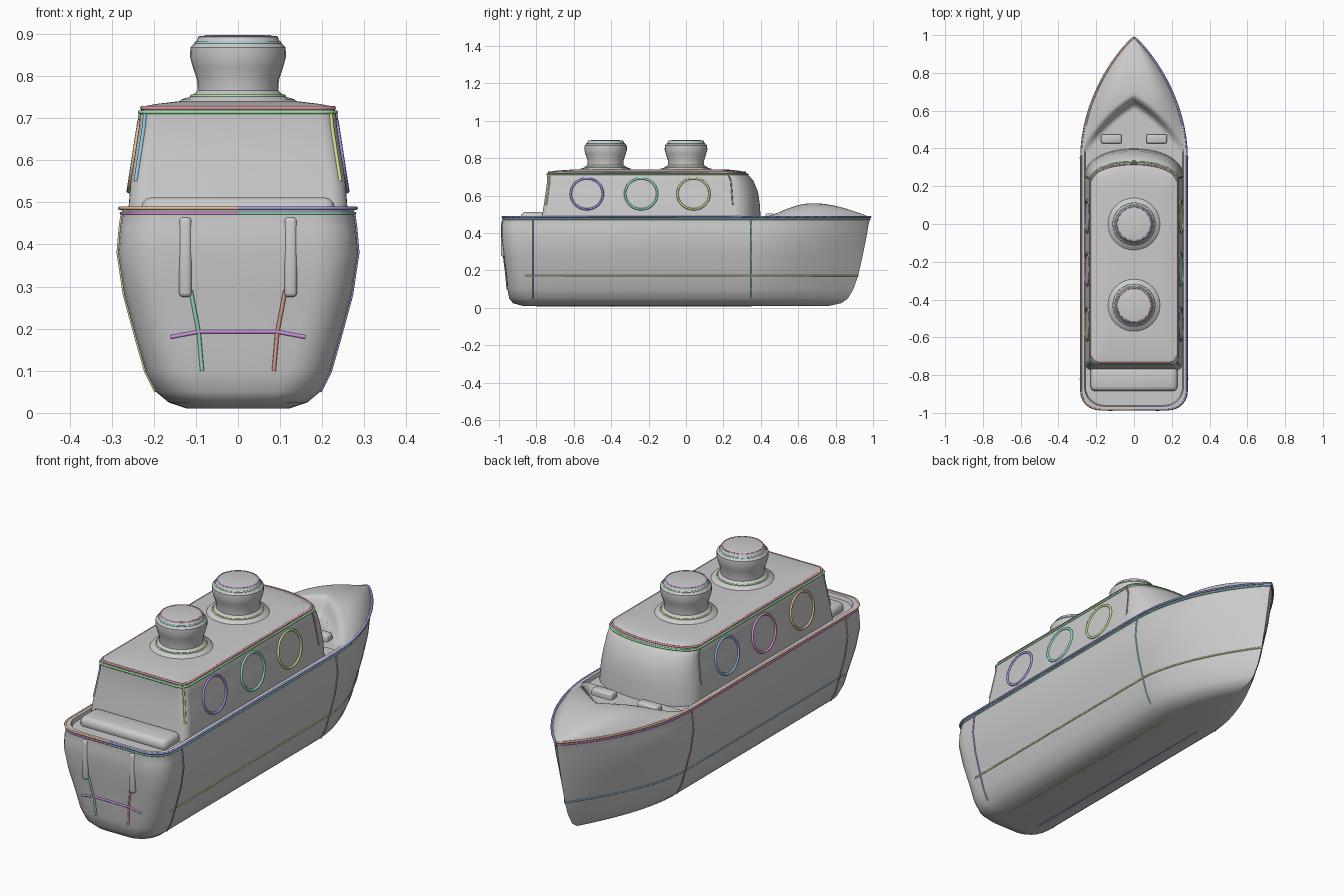
import bpy, bmesh, math, colorsys
from mathutils import Vector

if "Cube" in bpy.data.objects:
    bpy.data.objects.remove(bpy.data.objects["Cube"])

# ---------- helpers ----------
def finish(name, bm, angle=35):
    bmesh.ops.recalc_face_normals(bm, faces=bm.faces)
    me = bpy.data.meshes.new(name)
    bm.to_mesh(me)
    bm.free()
    ob = bpy.data.objects.new(name, me)
    bpy.context.collection.objects.link(ob)
    bpy.ops.object.select_all(action='DESELECT')
    ob.select_set(True)
    bpy.context.view_layer.objects.active = ob
    bpy.ops.object.shade_smooth_by_angle(angle=math.radians(angle))
    return ob

def loft(name, rings, angle=35):
    bm = bmesh.new()
    vs = [[bm.verts.new(p) for p in r] for r in rings]
    n = len(vs[0])
    for a, b in zip(vs, vs[1:]):
        for i in range(n):
            j = (i + 1) % n
            bm.faces.new((a[i], a[j], b[j], b[i]))
    bm.faces.new(vs[0])
    bm.faces.new(vs[-1])
    return finish(name, bm, angle)

ARC = (2.2, 0.5)       # rounded cabin front

def bow(z):
    """Bow plan: fine below, flaring fuller at the rim."""
    k = max(0, min(1, (z - 0.15) / 0.32))
    return (1.65 + 0.3 * k, 1.0 - 0.12 * k)

def half_outline(z, w, back, shoulder, front, r, shape):
    """Right half of a boat-shaped plan, from stern centre to bow tip."""
    p, q = shape
    pts = [Vector((0, back, z))]
    for i in range(7):
        a = i / 6 * math.pi / 2
        pts.append(Vector((w - r + r * math.sin(a), back + r - r * math.cos(a), z)))
    for i in range(19):
        t = math.sin(i / 18 * math.pi / 2)
        pts.append(Vector((w * max(0, 1 - t ** p) ** q, shoulder + (front - shoulder) * t, z)))
    return pts

def mirror(pts):
    return [Vector((-p.x, p.y, p.z)) for p in pts]

def outline(*args):
    h = half_outline(*args)
    return h + mirror(h[1:-1])[::-1]

hue = [0.0]
def tube(name, pts, cyclic=False, r=0.005):
    cu = bpy.data.curves.new(name, 'CURVE')
    cu.dimensions = '3D'
    cu.bevel_depth = r
    cu.bevel_resolution = 1
    sp = cu.splines.new('POLY')
    sp.points.add(len(pts) - 1)
    for q, p in zip(sp.points, pts):
        q.co = (*p, 1)
    sp.use_cyclic_u = cyclic
    ob = bpy.data.objects.new(name, cu)
    bpy.context.collection.objects.link(ob)
    hue[0] = (hue[0] + 0.382) % 1
    m = bpy.data.materials.new(name)
    m.diffuse_color = (*colorsys.hsv_to_rgb(hue[0], 0.6, 0.75), 1)
    m.use_nodes = True
    m.node_tree.nodes["Principled BSDF"].inputs["Base Color"].default_value = m.diffuse_color
    cu.materials.append(m)

def tube_pair(name, pts, **k):
    tube(name + "_right", pts, **k)
    tube(name + "_left", mirror(pts), **k)

def circle(r, y, z, n=32):
    return [Vector((r * math.cos(2 * math.pi * i / n),
                    y + r * math.sin(2 * math.pi * i / n), z)) for i in range(n)]

def box(name, loc, size, bevel):
    bm = bmesh.new()
    bmesh.ops.create_cube(bm, size=1)
    for v in bm.verts:
        v.co = Vector([c * s + l for c, s, l in zip(v.co, size, loc)])
    bmesh.ops.bevel(bm, geom=bm.edges[:], offset=bevel, segments=3, profile=0.5, affect='EDGES')
    return finish(name, bm)

# ---------- hull with raised rim and sunken deck ----------
hull = [(0.01, 0.12, -0.87, 0.76), (0.025, 0.165, -0.925, 0.83), (0.05, 0.195, -0.945, 0.865),
        (0.1, 0.22, -0.955, 0.895), (0.17, 0.24, -0.96, 0.92), (0.28, 0.27, -0.974, 0.945),
        (0.38, 0.285, -0.986, 0.965), (0.44, 0.28, -0.986, 0.975), (0.475, 0.275, -0.98, 0.984),
        (0.488, 0.278, -0.982, 0.988), (0.488, 0.262, -0.965, 0.965), (0.47, 0.258, -0.96, 0.955)]
loft("hull", [outline(z, w, b, 0.35, f, 0.1, bow(z)) for z, w, b, f in hull], 40)

# ---------- domed foredeck cover, notched on its aft side ----------
bm = bmesh.new()
NY, NX = 40, 40
grid = []
for i in range(NY + 1):
    y = 0.38 + 0.598 * i / NY
    hw = 0.272 * (1 - ((y - 0.35) / 0.632) ** 1.95) ** 0.88
    hgt = 0.072 * math.sin(math.pi * ((y - 0.38) / 0.6))
    row = []
    for j in range(NX + 1):
        u = 2 * j / NX - 1
        x = abs(u * hw)
        s = (y - (0.62 - 0.55 * x - 1.6 * x * x)) / 0.06
        s = max(0, min(1, s))
        s = s * s * (3 - 2 * s)
        row.append(bm.verts.new((u * hw, y, 0.475 + (max(0, hgt) * (1 - u ** 4) + 0.012) * s)))
    grid.append(row)
for a, b in zip(grid, grid[1:]):
    for j in range(NX):
        bm.faces.new((a[j], a[j + 1], b[j + 1], b[j]))
finish("foredeck_cover", bm, 60)

# ---------- cabin ----------
cabin = [(0.46, 0.262, -0.775, 0.25, 0.40), (0.55, 0.255, -0.76, 0.25, 0.395),
         (0.62, 0.244, -0.75, 0.245, 0.385), (0.68, 0.235, -0.742, 0.24, 0.36),
         (0.715, 0.232, -0.742, 0.225, 0.33), (0.728, 0.225, -0.73, 0.215, 0.31),
         (0.734, 0.19, -0.69, 0.19, 0.28), (0.74, 0.14, -0.6, 0.15, 0.22)]
loft("cabin", [outline(z, w, b, s, f, 0.04, ARC) for z, w, b, s, f in cabin], 30)

# ---------- deck details ----------
box("stern_bench", (0, -0.82, 0.482), (0.46, 0.13, 0.06), 0.025)
for s in (-1, 1):
    box("deck_bollard", (s * 0.12, 0.45, 0.48), (0.11, 0.05, 0.05), 0.012)
    box("transom_rib", (s * 0.125, -0.975, 0.37), (0.03, 0.03, 0.19), 0.01)

# ---------- funnels ----------
for y, label in ((0.0, "fore"), (-0.43, "aft")):
    prof = [(0.145, 0.73), (0.135, 0.744), (0.11, 0.752), (0.096, 0.765), (0.097, 0.79),
            (0.107, 0.82), (0.114, 0.845), (0.113, 0.868), (0.1, 0.88), (0.094, 0.893), (0.075, 0.897)]
    loft(label + "_funnel", [circle(r, y, z) for r, z in prof], 40)
    for r, z in ((0.1, 0.878), (0.09, 0.892), (0.11, 0.752)):
        tube(label + "_funnel_ring", circle(r, y, z), True, 0.004)

# ---------- rim and roof trim lines ----------
tube_pair("hull_rim_trim", half_outline(0.486, 0.28, -0.982, 0.35, 0.988, 0.1, bow(0.486)))
tube_pair("lower_rim_trim", half_outline(0.474, 0.277, -0.98, 0.35, 0.984, 0.1, bow(0.474)), r=0.004)
tube_pair("hull_waterline_trim", half_outline(0.172, 0.24, -0.96, 0.35, 0.92, 0.1, bow(0.172))[7:], r=0.004)
tube("roof_upper_trim", outline(0.724, 0.228, -0.735, 0.22, 0.317, 0.04, ARC), True)
tube("roof_lower_trim", outline(0.714, 0.233, -0.742, 0.225, 0.33, 0.04, ARC), True)

# ---------- seams on the hull, stern and cabin corners ----------
for y in (-0.82, 0.35):
    tube_pair("hull_seam", [Vector((w, y, z)) for z, w, b, f in hull[2:9]], r=0.004)
tube_pair("keel_line", [Vector((0.09, -0.8, 0.011)), Vector((0.09, 0.35, 0.011))], r=0.004)
tube_pair("transom_line", [Vector((0.085, -0.955, 0.1)), Vector((0.093, -0.963, 0.19)),
                           Vector((0.112, -0.976, 0.29))])
tube("transom_crossbar", [Vector((-0.16, -0.96, 0.18)), Vector((-0.09, -0.964, 0.193)),
                          Vector((0.09, -0.964, 0.193)), Vector((0.16, -0.96, 0.18))])
tube_pair("cabin_corner", [Vector((w - 0.012, b + 0.012, z)) for z, w, b, s, f in cabin[1:5]])
tube_pair("cabin_front_corner", [Vector((w, s, z)) for z, w, b, s, f in cabin[1:5]], r=0.004)

# ---------- portholes on the sloping cabin sides ----------
def wall(z):
    return 0.2555 - 0.154 * (z - 0.55)

for y in (-0.53, -0.24, 0.04):
    ring = []
    for i in range(32):
        a = 2 * math.pi * i / 32
        z = 0.61 + 0.083 * math.sin(a)
        ring.append(Vector((wall(z), y + 0.086 * math.cos(a), z)))
    tube_pair("porthole_ring", ring, cyclic=True, r=0.006)
